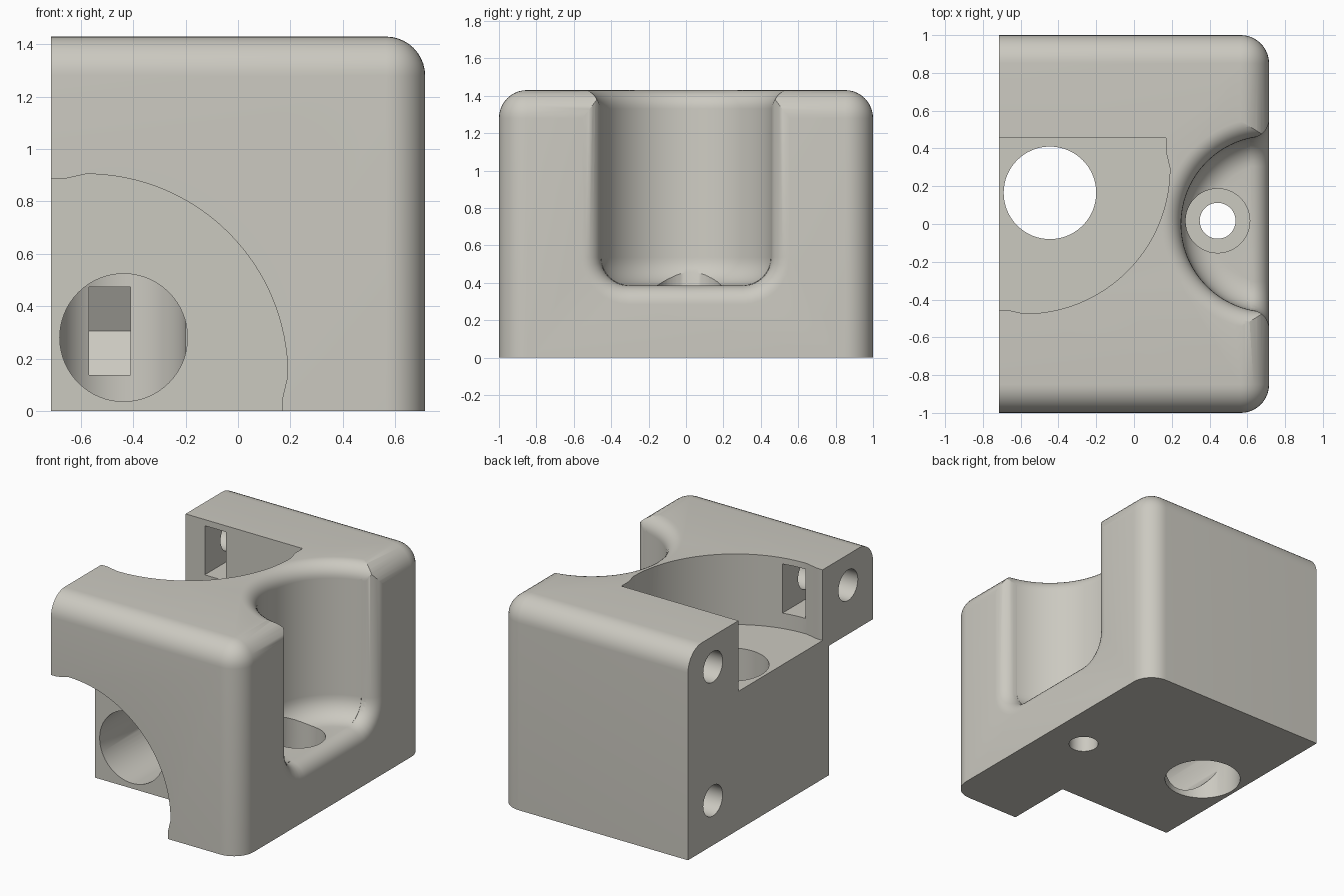
import bpy, bmesh, math
from mathutils import Vector

if "Cube" in bpy.data.objects:
    bpy.data.objects.remove(bpy.data.objects["Cube"])

stone = bpy.data.materials.new("warm_grey")
stone.diffuse_color = (0.60, 0.585, 0.53, 1)
stone.use_nodes = True
stone.node_tree.nodes["Principled BSDF"].inputs["Base Color"].default_value = stone.diffuse_color


def make_object(name, bm):
    bmesh.ops.recalc_face_normals(bm, faces=bm.faces)
    mesh = bpy.data.meshes.new(name)
    bm.to_mesh(mesh)
    bm.free()
    mesh.materials.append(stone)
    ob = bpy.data.objects.new(name, mesh)
    bpy.context.collection.objects.link(ob)
    return ob


def loft(name, rings):
    """Closed solid through matching rings of points."""
    bm = bmesh.new()
    loops = [[bm.verts.new(p) for p in ring] for ring in rings]
    n = len(loops[0])
    for a, b in zip(loops, loops[1:]):
        for i in range(n):
            j = (i + 1) % n
            bm.faces.new((a[i], a[j], b[j], b[i]))
    bm.faces.new(loops[0])
    bm.faces.new(loops[-1])
    return make_object(name, bm)


def arc(cx, cy, r, start, end, steps):
    return [(cx + r * math.cos(math.radians(start + (end - start) * i / steps)),
             cy + r * math.sin(math.radians(start + (end - start) * i / steps)))
            for i in range(steps + 1)]


def place(axis, u, v, w):
    """Point with u, v in the cross plane and w along the axis."""
    return {'X': (w, u, v), 'Y': (u, w, v), 'Z': (u, v, w)}[axis]


def prism(name, pts, axis, lo, hi):
    return loft(name, [[place(axis, u, v, w) for u, v in pts] for w in (lo, hi)])


def cylinder(name, u, v, r, axis, lo, hi, n=64):
    return prism(name, arc(u, v, r, 0, 360, n)[:-1], axis, lo, hi)


X, Y, H, R = 0.715, 1.0, 1.43, 0.15

# Body: block with rounded right-hand and top edges
bm = bmesh.new()
bmesh.ops.create_cube(bm, size=1)
for v in bm.verts:
    v.co = Vector((v.co.x * 2 * X, v.co.y * 2 * Y, (v.co.z + 0.5) * H))
edges = []
for e in bm.edges:
    a, b = e.verts[0].co, e.verts[1].co
    m = (a + b) / 2
    on_right, on_top, on_side = m.x > X - 0.01, m.z > H - 0.01, abs(m.y) > Y - 0.01
    if (on_right and on_top) or (on_right and on_side) or (on_top and on_side):
        edges.append(e)
bmesh.ops.bevel(bm, geom=edges, offset=R, segments=10, profile=0.5, affect='EDGES')
body = make_object("corner_block", bm)

cutters = []

# Round bay: lathed outline with filleted floor and flared rim
outline = arc(0.315, 0.385 + R, R, -90, 0, 8)
outline += [(0.565 - u, z) for u, z in arc(0, 1.33, 0.1, 0, 90, 8)]
outline += [(0.565, 1.6)]
cutters.append(loft("bay_cutter", [
    [(X + x, y, z) for x, y in arc(0, 0, r, 0, 360, 96)[:-1]] for r, z in outline]))

# Flare where the bay opens through the right face
rings = []
for i in range(9):
    t = math.radians(90 * i / 8)
    o, x = 0.1 * (1 - math.cos(t)), X - 0.1 + 0.1 * math.sin(t)
    u = arc(-0.305, 0.535, R + o, 180, 270, 8) + arc(0.305, 0.535, R + o, 270, 360, 8)
    u += [(0.455 + o, 1.6), (-0.455 - o, 1.6)]
    rings.append([(x, y, z) for y, z in u])
rings.append([(0.85, y, z) for _, y, z in rings[-1]])
cutters.append(loft("bay_flare_cutter", rings))

# Quarter-round pockets in the front and the top
pocket = [(-0.9, -0.025), (-0.9, 0.885), (-0.67, 0.885)]
pocket += arc(-0.58, 0.135, 0.77, 90, 0, 32) + [(0.17, 0.05), (0.17, -0.025)]
cutters.append(prism("front_pocket_cutter", pocket, 'Y', -1.2, -0.522))
cutters.append(prism("top_pocket_cutter", [(x, 0.43 - v) for x, v in pocket], 'Z', 0.947, 1.6))

# Large crossing bores below the pockets
cutters.append(cylinder("upright_bore_cutter", -0.445, 0.165, 0.245, 'Z', -0.2, 1.1))
cutters.append(cylinder("level_bore_cutter", -0.437, 0.28, 0.244, 'Y', -0.7, 0.165))

# Counterbored screw hole in the bay floor
cutters.append(cylinder("screw_hole_cutter", 0.443, 0.017, 0.095, 'Z', -0.2, 0.5, 48))
cutters.append(cylinder("screw_head_cutter", 0.443, 0.017, 0.17, 'Z', 0.2, 0.6, 48))

# Bolt holes from the left face, each with a hexagonal nut slot
for i, (y, z, inner) in enumerate([(0.73, 1.22, 0.3), (0.73, 0.305, 0.2), (-0.73, 1.22, -0.2)]):
    s = math.copysign(1, y)
    cutters.append(cylinder(f"bolt_hole_cutter_{i}", y, z, 0.105, 'X', -0.9, 0.0, 32))
    slot = [(inner, z - 0.168), (y + s * 0.097, z - 0.168), (y + s * 0.194, z),
            (y + s * 0.097, z + 0.168), (inner, z + 0.168)]
    cutters.append(prism(f"nut_slot_cutter_{i}", slot, 'X', -0.57, -0.41))

# Cut everything out of the body
bpy.context.view_layer.objects.active = body
body.select_set(True)
for c in cutters:
    mod = body.modifiers.new(c.name, 'BOOLEAN')
    mod.operation, mod.solver, mod.object = 'DIFFERENCE', 'EXACT', c
    bpy.ops.object.modifier_apply(modifier=mod.name)
    bpy.data.objects.remove(c)

bpy.ops.object.shade_smooth_by_angle(angle=math.radians(30))
